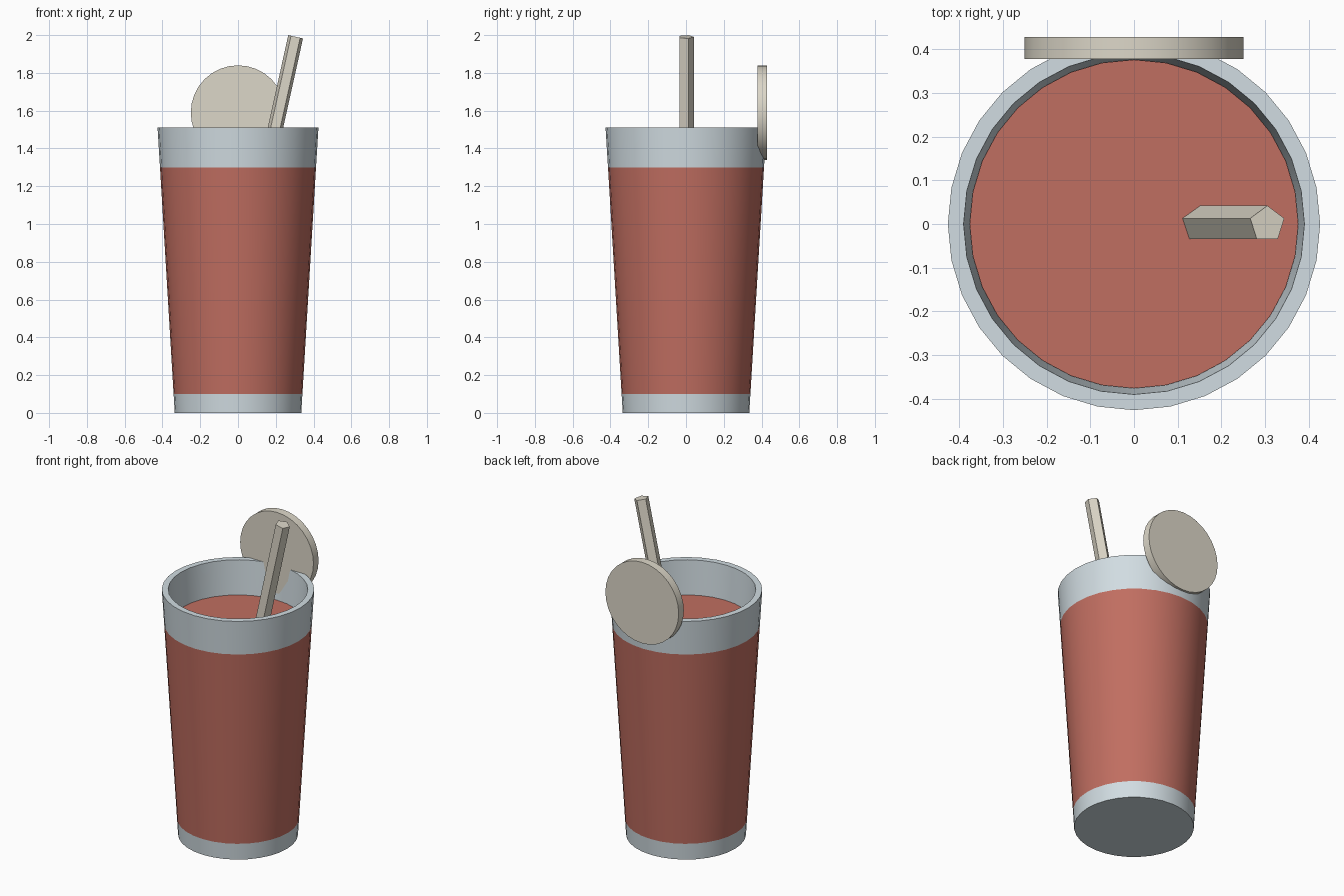
import bpy, bmesh, math
from mathutils import Matrix, Vector

cube = bpy.data.objects.get("Cube")
if cube:
    bpy.data.objects.remove(cube, do_unlink=True)

SIDES = 32


def material(name, color):
    mat = bpy.data.materials.new(name)
    mat.use_nodes = True
    rgba = (*color, 1)
    mat.diffuse_color = rgba
    mat.node_tree.nodes["Principled BSDF"].inputs["Base Color"].default_value = rgba
    return mat


glass = material("pale blue glass", (0.64, 0.72, 0.76))
red = material("red drink", (0.53, 0.156, 0.119))
cream = material("cream", (0.72, 0.68, 0.58))


def finish(name, bm, mats, smooth=True):
    bmesh.ops.recalc_face_normals(bm, faces=bm.faces)
    mesh = bpy.data.meshes.new(name)
    bm.to_mesh(mesh)
    bm.free()
    for mat in mats:
        mesh.materials.append(mat)
    obj = bpy.data.objects.new(name, mesh)
    bpy.context.collection.objects.link(obj)
    if smooth:
        bpy.ops.object.select_all(action="DESELECT")
        obj.select_set(True)
        bpy.context.view_layer.objects.active = obj
        bpy.ops.object.shade_smooth_by_angle(angle=math.radians(35))
    return obj


def lathe(profile):
    """Stack of rings joined by quads, capped at both ends of the profile."""
    bm = bmesh.new()
    rings = []
    for r, z in profile:
        rings.append([bm.verts.new((r * math.sin(a), -r * math.cos(a), z))
                      for a in (math.tau * i / SIDES for i in range(SIDES))])
    for low, high in zip(rings, rings[1:]):
        for i in range(SIDES):
            j = (i + 1) % SIDES
            bm.faces.new((low[i], low[j], high[j], high[i]))
    bm.faces.new(rings[0])
    bm.faces.new(rings[-1])
    return bm


def prism(radius, depth, sides, matrix):
    bm = bmesh.new()
    bmesh.ops.create_cone(bm, cap_ends=True, segments=sides, radius1=radius,
                          radius2=radius, depth=depth, matrix=matrix)
    return bm


# Tapered cup with a rim, inner wall and floor; the middle outer band is red
bm = lathe([(0.335, 0), (0.341, 0.10), (0.413, 1.30), (0.426, 1.51),
            (0.39, 1.51), (0.377, 1.30), (0.306, 0.10)])
bm.normal_update()
for face in bm.faces:
    c = face.calc_center_median()
    outside = c.xy.length > 0.36
    face.material_index = int(outside and 0.6 < c.z < 0.8)
finish("cup", bm, [glass, red])

# Drink filling the cup
finish("drink", lathe([(0.304, 0.105), (0.376, 1.30)]), [red])

# Round slice hung on the back of the rim
finish("fruit_slice", prism(0.25, 0.05, SIDES, Matrix.Translation((0, 0.403, 1.59))
       @ Matrix.Rotation(math.pi / 2, 4, "X")), [cream])

# Five-sided leaning straw, with its top end at the highest point
tilt, length = 0.218, 1.6
top = Vector((0.305, 0, 1.991))
lean = Matrix.Rotation(tilt, 4, "Y")
finish("straw", prism(0.042, length, 5, Matrix.Translation(top) @ lean
       @ Matrix.Translation((0, 0, -length / 2))), [cream], smooth=False)
